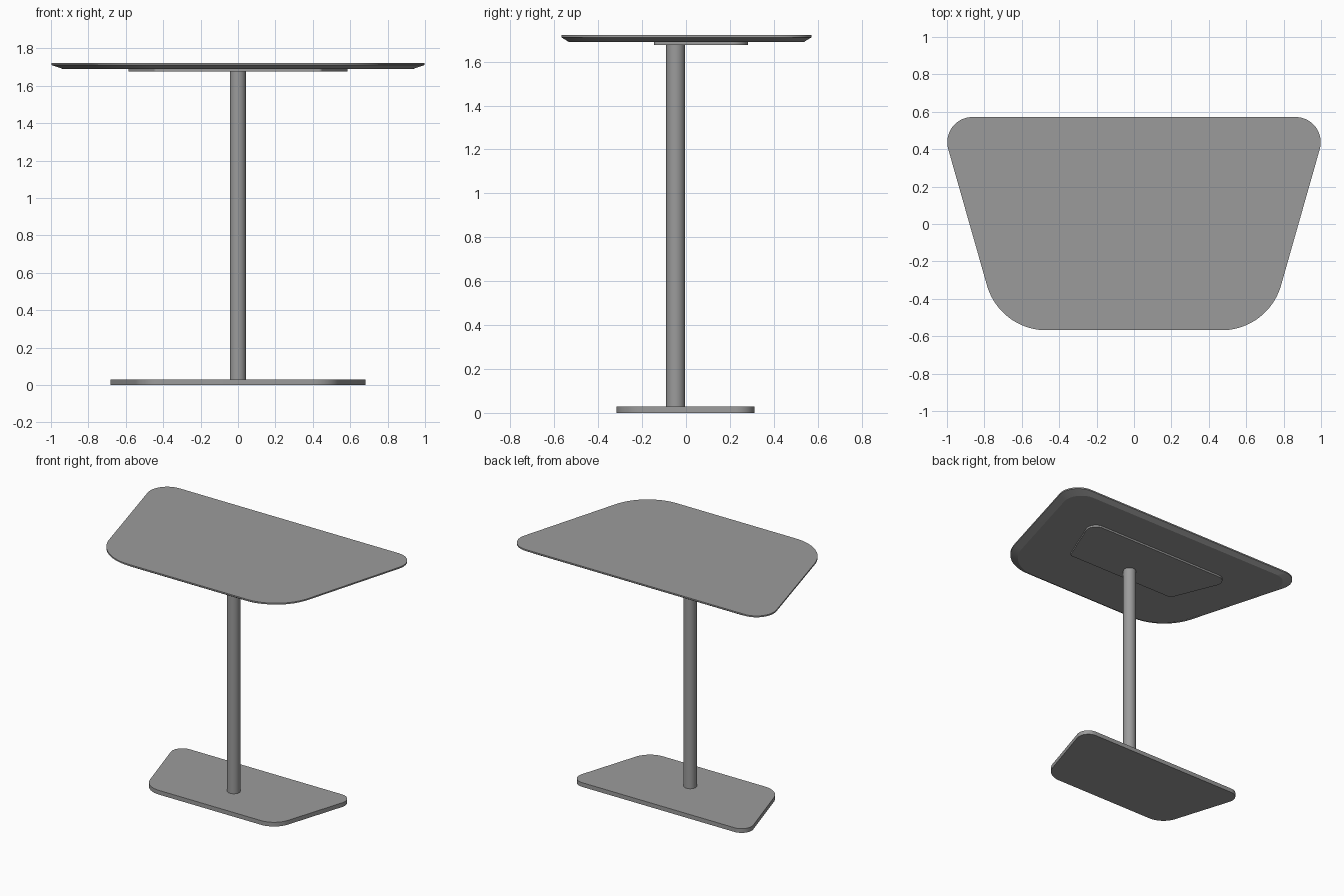
import bpy, bmesh, math
from mathutils import Vector

if "Cube" in bpy.data.objects:
    bpy.data.objects.remove(bpy.data.objects["Cube"])

# Dark grey finish shared by every part
grey = bpy.data.materials.new("dark_grey")
grey.diffuse_color = (0.33, 0.33, 0.33, 1)
grey.use_nodes = True
grey.node_tree.nodes["Principled BSDF"].inputs["Base Color"].default_value = grey.diffuse_color


def rounded_trapezoid(back, front, back_r, front_r, steps=20):
    """Outline from back/front (half width, y) with filleted corners, counter-clockwise."""
    (bx, by), (fx, fy) = back, front
    corners = [(Vector((-fx, fy)), front_r), (Vector((fx, fy)), front_r),
               (Vector((bx, by)), back_r), (Vector((-bx, by)), back_r)]
    pts = []
    for i, (p, r) in enumerate(corners):
        d0 = (corners[i - 1][0] - p).normalized()
        d1 = (corners[(i + 1) % 4][0] - p).normalized()
        half = d0.angle(d1) / 2
        centre = p + (d0 + d1).normalized() * (r / math.sin(half))
        start = p + d0 * (r / math.tan(half)) - centre
        a0 = math.atan2(start.y, start.x)
        sweep = math.pi - 2 * half
        for k in range(steps + 1):
            a = a0 + sweep * k / steps
            pts.append((centre.x + r * math.cos(a), centre.y + r * math.sin(a)))
    return pts


def finish(obj):
    obj.data.materials.append(grey)
    bpy.ops.object.select_all(action='DESELECT')
    obj.select_set(True)
    bpy.context.view_layer.objects.active = obj
    bpy.ops.object.shade_smooth_by_angle(angle=math.radians(10))


def slab(name, outline, levels):
    """Stack the outline through (z, scale) levels and cap both ends."""
    bm = bmesh.new()
    rings = [[bm.verts.new((x * s, y * s, z)) for x, y in outline] for z, s in levels]
    n = len(outline)
    for lo, hi in zip(rings, rings[1:]):
        for i in range(n):
            j = (i + 1) % n
            bm.faces.new((lo[i], lo[j], hi[j], hi[i]))
    bm.faces.new(rings[0][::-1])
    bm.faces.new(rings[-1])
    mesh = bpy.data.meshes.new(name)
    bm.to_mesh(mesh)
    bm.free()
    obj = bpy.data.objects.new(name, mesh)
    bpy.context.collection.objects.link(obj)
    finish(obj)


# Table top with under-cut edge
slab("table_top", rounded_trapezoid((1.042, 0.572), (0.718, -0.568), 0.135, 0.33),
     [(1.69, 0.94), (1.711, 1.0), (1.721, 1.0)])

# Mounting plate under the top
slab("mounting_plate", rounded_trapezoid((0.62, 0.282), (0.445, -0.145), 0.07, 0.02),
     [(1.676, 1.0), (1.69, 1.0)])

# Floor base
slab("base_plate", rounded_trapezoid((0.71, 0.312), (0.512, -0.317), 0.08, 0.15),
     [(0.0, 1.0), (0.03, 1.0)])

# Round column
z0, z1 = 0.03, 1.676
bpy.ops.mesh.primitive_cylinder_add(vertices=64, radius=0.043, depth=z1 - z0,
                                    location=(0, -0.047, (z0 + z1) / 2))
column = bpy.context.object
column.name = "column"
finish(column)
